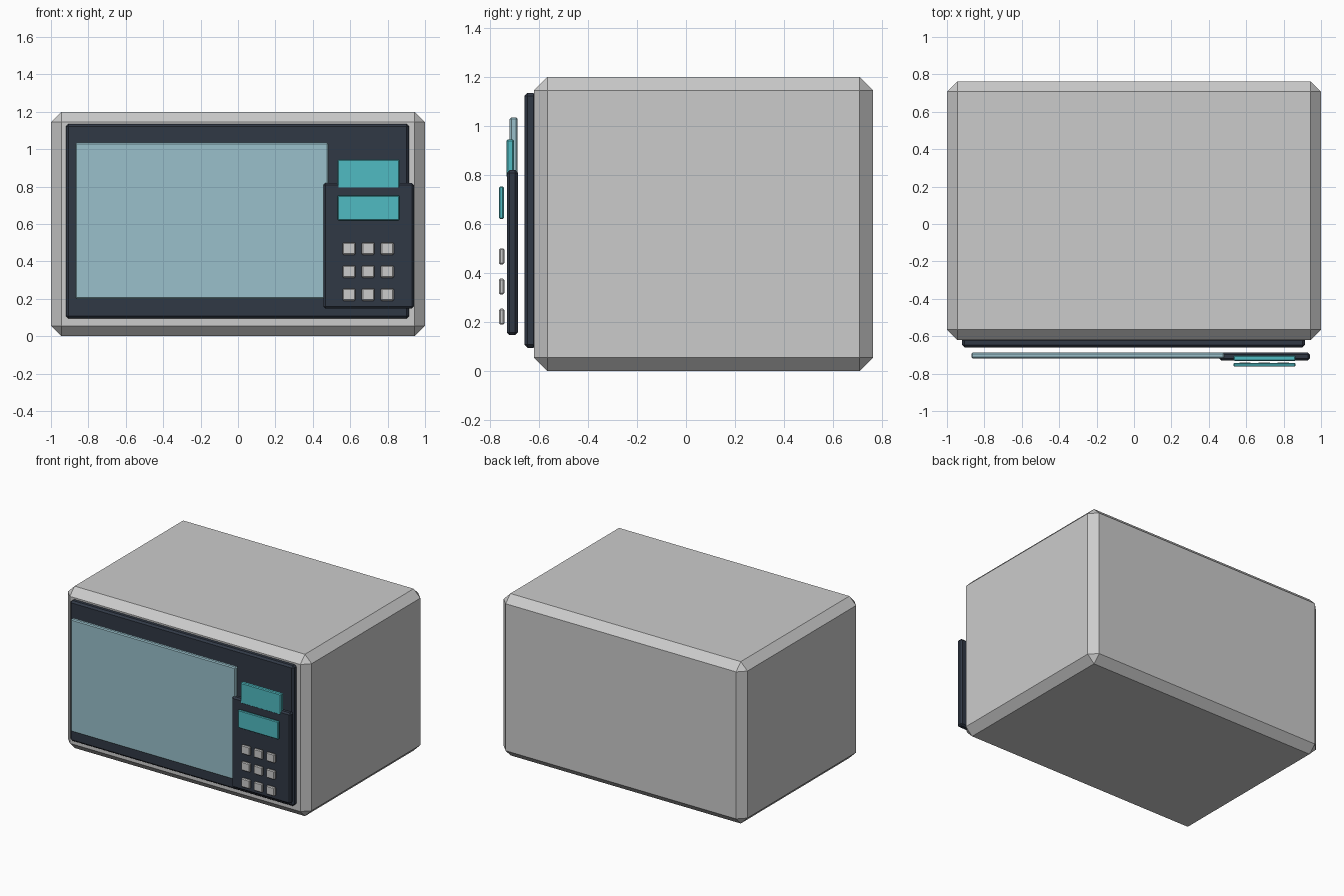
import bpy
import bmesh
from mathutils import Vector

if "Cube" in bpy.data.objects:
    bpy.data.objects.remove(bpy.data.objects["Cube"])


def material(name, rgb):
    m = bpy.data.materials.new(name)
    m.diffuse_color = (*rgb, 1)
    m.use_nodes = True
    m.node_tree.nodes["Principled BSDF"].inputs["Base Color"].default_value = m.diffuse_color
    return m


DARK = material("dark_plastic", (0.03, 0.04, 0.06))
GLASS = material("window_glass", (0.32, 0.53, 0.6))
TEAL = material("display_teal", (0.08, 0.5, 0.54))


def chamfered_box(name, x, y, z, chamfer, mat=None):
    """Box from (min, max) ranges with a flat chamfer on every edge."""
    lo, hi = Vector((x[0], y[0], z[0])), Vector((x[1], y[1], z[1]))
    size, centre = hi - lo, (hi + lo) / 2
    bm = bmesh.new()
    bmesh.ops.create_cube(bm, size=1)
    bmesh.ops.scale(bm, vec=size, verts=bm.verts)
    bmesh.ops.bevel(bm, geom=bm.edges[:], offset=chamfer, segments=1,
                    profile=0.5, affect='EDGES')
    mesh = bpy.data.meshes.new(name)
    bm.to_mesh(mesh)
    bm.free()
    if mat:
        mesh.materials.append(mat)
    ob = bpy.data.objects.new(name, mesh)
    ob.location = centre
    bpy.context.collection.objects.link(ob)
    return ob


# Oven casing
chamfered_box("casing", (-1, 1), (-0.62, 0.763), (0, 1.2), 0.055)

# Door frame and window
chamfered_box("door_frame", (-0.92, 0.915), (-0.659, -0.61), (0.095, 1.135), 0.013, DARK)
chamfered_box("door_window", (-0.87, 0.483), (-0.719, -0.687), (0.2, 1.035), 0.007, GLASS)

# Control panel with its two displays
chamfered_box("control_panel", (0.457, 0.94), (-0.731, -0.686), (0.147, 0.82), 0.011, DARK)
chamfered_box("upper_display", (0.532, 0.864), (-0.733, -0.702), (0.79, 0.945), 0.006, TEAL)
chamfered_box("lower_display", (0.532, 0.864), (-0.763, -0.743), (0.62, 0.753), 0.005, TEAL)

# Keypad buttons, 3 x 3
for row in range(3):
    for col in range(3):
        cx, cz = 0.594 + 0.102 * col, 0.468 - 0.123 * row
        chamfered_box(f"button_{row + 1}_{col + 1}", (cx - 0.035, cx + 0.035),
                      (-0.763, -0.741), (cz - 0.033, cz + 0.033), 0.006)
